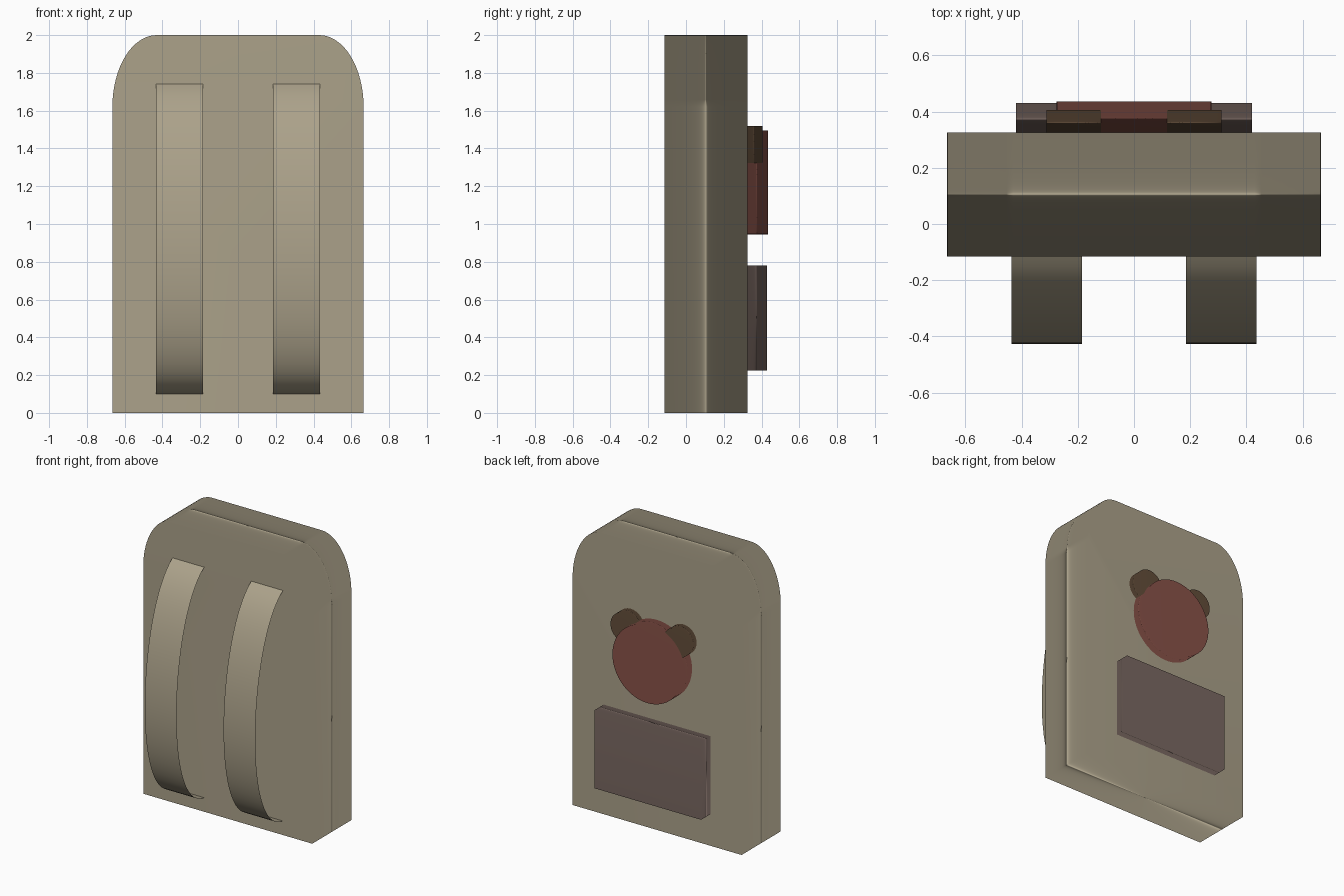
import bpy
import math
from mathutils import Vector
from mathutils.geometry import interpolate_bezier

cube = bpy.data.objects.get("Cube")
if cube:
    bpy.data.objects.remove(cube, do_unlink=True)


def material(name, rgb):
    mat = bpy.data.materials.new(name)
    mat.use_nodes = True
    color = (*rgb, 1.0)
    mat.diffuse_color = color
    mat.node_tree.nodes["Principled BSDF"].inputs["Base Color"].default_value = color
    return mat


CANVAS = material("khaki_canvas", (0.41, 0.36, 0.255))
RED = material("brick_red", (0.25, 0.085, 0.066))
BROWN = material("dark_brown", (0.125, 0.075, 0.042))
MAUVE = material("grey_mauve", (0.195, 0.14, 0.122))


def add_mesh(name, verts, faces, mat):
    mesh = bpy.data.meshes.new(name)
    mesh.from_pydata(verts, [], faces)
    mesh.materials.append(mat)
    mesh.shade_smooth()
    obj = bpy.data.objects.new(name, mesh)
    bpy.context.collection.objects.link(obj)
    return obj


def prism(name, outline, y_front, y_back, mat):
    """Extrude a counter-clockwise (x, z) outline along y, with soft area-weighted shading."""
    n = len(outline)
    verts = [(x, y, z) for y in (y_front, y_back) for x, z in outline]
    faces = [tuple(range(n)), tuple(reversed(range(n, 2 * n)))]
    for i in range(n):
        j = (i + 1) % n
        faces.append((i, i + n, j + n, j))
    obj = add_mesh(name, verts, faces, mat)
    soft = obj.modifiers.new("soft_normals", 'WEIGHTED_NORMAL')
    soft.mode = 'FACE_AREA'
    soft.weight = 70
    return obj


def arc(cx, cz, rx, rz, start, end, steps):
    angles = [math.radians(start + (end - start) * i / steps) for i in range(steps + 1)]
    return [(cx + rx * math.cos(a), cz + rz * math.sin(a)) for a in angles]


def circle(cx, cz, r, steps=48):
    return arc(cx, cz, r, r, 0, 360, steps)[:-1]


# Bag body: flat base, elliptical top corners
HALF, BACK, FRONT = 0.665, 0.325, -0.115
body_outline = [(-HALF, 0), (HALF, 0)]
body_outline += arc(HALF - 0.235, 1.62, 0.235, 0.38, 0, 90, 16)
body_outline += arc(0.235 - HALF, 1.62, 0.235, 0.38, 90, 180, 16)
prism("bag_body", body_outline, FRONT, BACK, CANVAS)

# Shoulder straps: thin bowed ribbons
bow = [Vector(p) for p in ((0, FRONT, 1.74), (0, FRONT - 0.38, 1.5),
                           (0, FRONT - 0.45, 0.15), (0, FRONT, 0.1))]
path = interpolate_bezier(*bow, 32)
for side, sign in (("left", 1), ("right", -1)):
    edges = sorted((sign * 0.185, sign * 0.435))
    verts = [(x, p.y, p.z) for p in path for x in edges]
    faces = [(2 * i, 2 * i + 2, 2 * i + 3, 2 * i + 1) for i in range(len(path) - 1)]
    add_mesh(side + "_strap", verts, faces, CANVAS)

    # Round ear of the badge
    prism(side + "_badge_ear", circle(sign * 0.207, 1.415, 0.104), BACK - 0.01, 0.405, BROWN)

# Round badge face
prism("badge_face", circle(0, 1.22, 0.275, 64), BACK - 0.01, 0.435, RED)

# Lower pocket
pocket_outline = [(-0.42, 0.225), (0.42, 0.225), (0.42, 0.78), (-0.42, 0.78)]
prism("pocket", pocket_outline, BACK - 0.01, 0.43, MAUVE)
